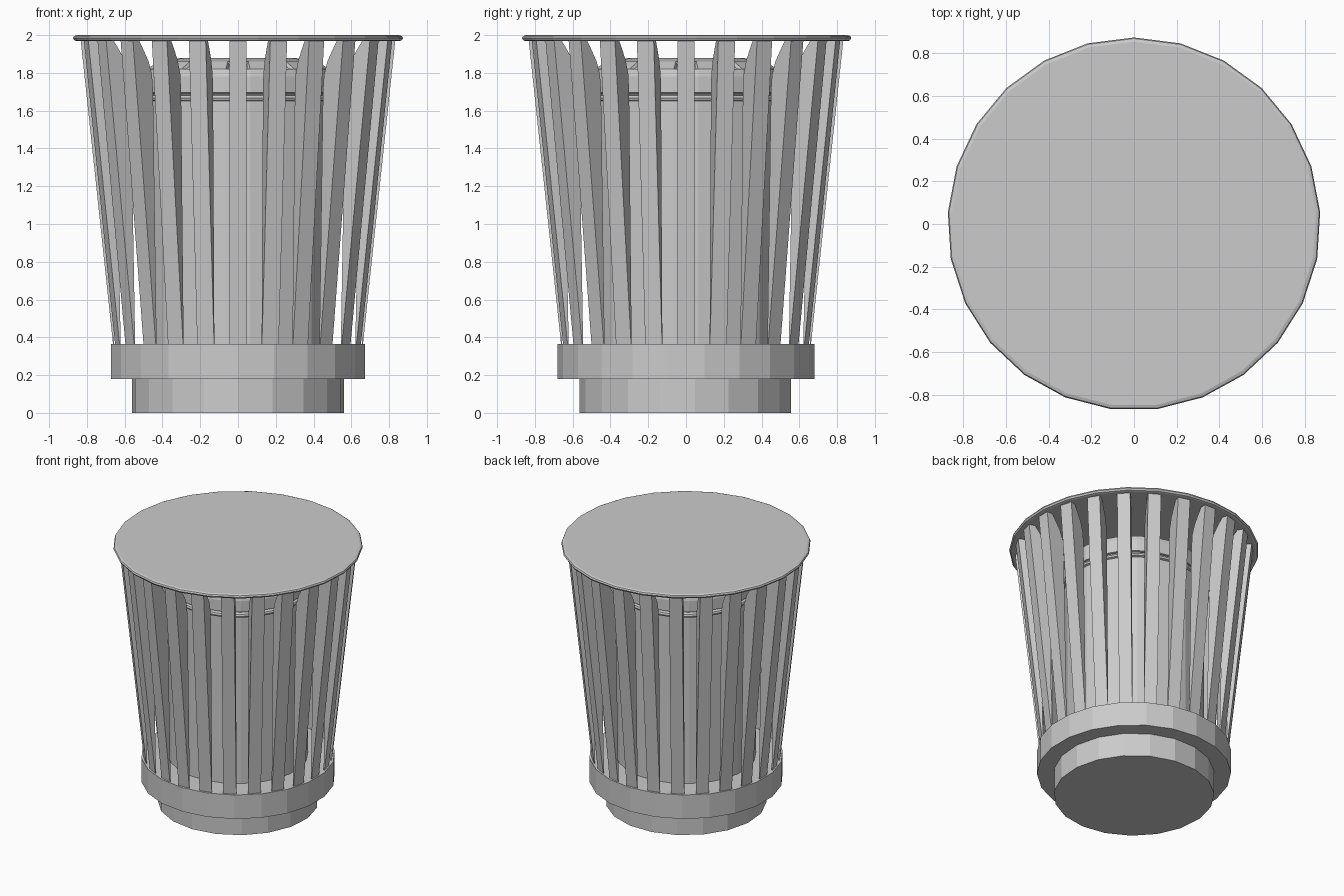
import bpy, bmesh
from math import sin, cos, pi, radians
from mathutils import Matrix

cube = bpy.data.objects.get("Cube")
if cube:
    bpy.data.objects.remove(cube, do_unlink=True)

grey = bpy.data.materials.new("plain grey")
grey.use_nodes = True
grey.diffuse_color = (0.6, 0.6, 0.6, 1)
grey.node_tree.nodes["Principled BSDF"].inputs["Base Color"].default_value = grey.diffuse_color


def finish(bm, name):
    bmesh.ops.recalc_face_normals(bm, faces=bm.faces[:])
    mesh = bpy.data.meshes.new(name)
    bm.to_mesh(mesh)
    bm.free()
    mesh.materials.append(grey)
    obj = bpy.data.objects.new(name, mesh)
    bpy.context.collection.objects.link(obj)
    return obj


def lathe(profile, sides, start):
    """Closed solid turned from (radius, height) points; first vertex at angle start."""
    bm = bmesh.new()
    rings = []
    for r, z in profile:
        angles = [radians(start) + 2 * pi * i / sides for i in range(sides)]
        rings.append([bm.verts.new((r * cos(a), r * sin(a), z)) for a in angles])
    for low, high in zip(rings, rings[1:]):
        for i in range(sides):
            j = (i + 1) % sides
            bm.faces.new((low[i], low[j], high[j], high[i]))
    bm.faces.new(rings[0][::-1])
    bm.faces.new(rings[-1])
    return bm


# Stepped foot and the band that holds the slats
finish(lathe([(0.563, 0), (0.563, 0.18)], 19, -90), "base")
finish(lathe([(0.68, 0.18), (0.68, 0.365)], 22, -90), "slat_band")

# Inner bin with its rolled rim
finish(lathe([(0.49, 0.34), (0.49, 1.65), (0.505, 1.655), (0.51, 1.667),
              (0.505, 1.68), (0.48, 1.685), (0.48, 1.7)], 24, 7.5), "inner_bin")

# Domed bin cap with a ring of recessed slots
bm = lathe([(0.48, 1.69), (0.5, 1.695), (0.5, 1.78), (0.49, 1.82),
            (0.42, 1.86), (0.3, 1.88)], 24, 7.5)
bm.faces.ensure_lookup_table()
slope = [f for f in bm.faces if 1.83 < f.calc_center_median().z < 1.85]
bmesh.ops.recalc_face_normals(bm, faces=bm.faces[:])
bmesh.ops.inset_individual(bm, faces=slope[1::2], thickness=0.012, depth=-0.015)
finish(bm, "bin_cap")

# Overhanging lid with a rounded edge
finish(lathe([(0.855, 1.968), (0.868, 1.972), (0.875, 1.984),
              (0.87, 1.995), (0.855, 2.0)], 25, 90), "lid")

# One slat outline in (radius, height): straight outside, curved shoulder inside
slat_outline = [(0.66, 0.35), (0.833, 1.975), (0.79, 1.975), (0.752, 1.92),
                (0.715, 1.86), (0.69, 1.79), (0.682, 1.7), (0.655, 0.35)]
bm = bmesh.new()
half_width = 0.046
slat_count = 24
for k in range(slat_count):
    turn = Matrix.Rotation(2 * pi * k / slat_count, 4, "Z")
    sides = []
    for y in (-half_width, half_width):
        sides.append([bm.verts.new(turn @ Matrix.Translation((r, y, z)).translation)
                      for r, z in slat_outline])
    left, right = sides
    bm.faces.new(left)
    bm.faces.new(right[::-1])
    for i in range(len(left)):
        j = (i + 1) % len(left)
        bm.faces.new((left[i], right[i], right[j], left[j]))
finish(bm, "slats")
